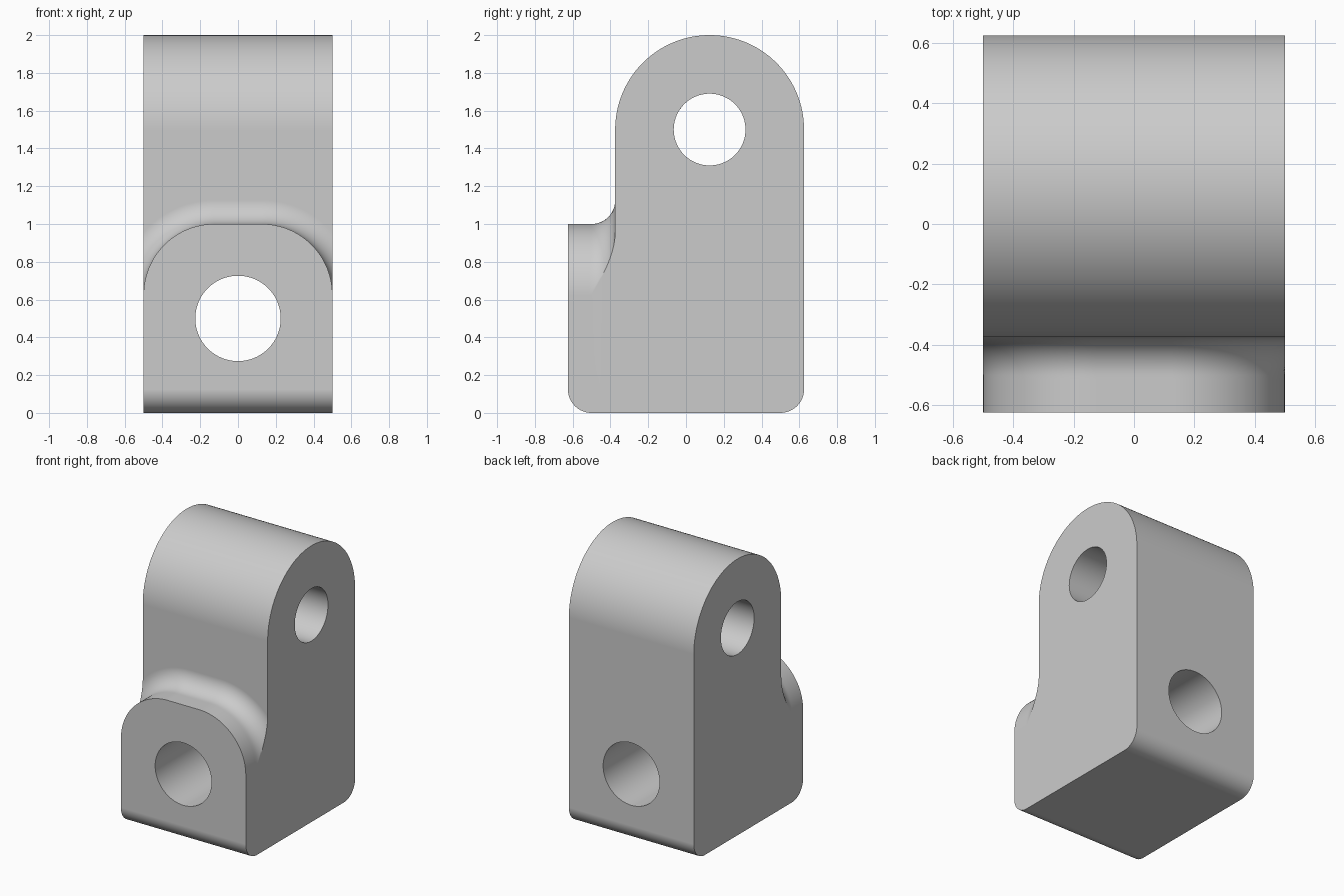
import bpy, bmesh
from math import sin, cos, acos, pi, sqrt, radians
from mathutils import Matrix

if "Cube" in bpy.data.objects:
    bpy.data.objects.remove(bpy.data.objects["Cube"], do_unlink=True)

HALF = 0.5          # half width of the bracket
FRONT, WALL, BACK = -0.625, -0.375, 0.625
FILLET = 0.125
CORNER = 0.375      # rounded top corners of the front boss

grey = bpy.data.materials.new("plain_grey")
grey.use_nodes = True
colour = (0.6, 0.6, 0.6, 1)
grey.diffuse_color = colour
grey.node_tree.nodes["Principled BSDF"].inputs["Base Color"].default_value = colour


def make_object(name, bm):
    bmesh.ops.recalc_face_normals(bm, faces=bm.faces)
    mesh = bpy.data.meshes.new(name)
    bm.to_mesh(mesh)
    bm.free()
    mesh.materials.append(grey)
    obj = bpy.data.objects.new(name, mesh)
    bpy.context.collection.objects.link(obj)
    return obj


def loft(name, sections):
    """Skin a row of matching closed sections and cap both ends."""
    bm = bmesh.new()
    rings = [[bm.verts.new(p) for p in s] for s in sections]
    n = len(rings[0])
    for a, b in zip(rings, rings[1:]):
        for i in range(n):
            j = (i + 1) % n
            bm.faces.new((a[i], a[j], b[j], b[i]))
    bm.faces.new(rings[0])
    bm.faces.new(rings[-1])
    return make_object(name, bm)


def arc(cx, cy, r, start, end, steps):
    angles = [start + (end - start) * i / steps for i in range(steps + 1)]
    return [(cx + r * cos(a), cy + r * sin(a)) for a in angles]


def boolean(target, tool, operation):
    mod = target.modifiers.new(operation.lower(), 'BOOLEAN')
    mod.object, mod.operation, mod.solver = tool, operation, 'EXACT'
    bpy.context.view_layer.objects.active = target
    bpy.ops.object.modifier_apply(modifier=mod.name)
    bpy.data.objects.remove(tool, do_unlink=True)


def drill(target, radius, location, axis):
    bm = bmesh.new()
    turn = Matrix.Rotation(pi / 2, 4, axis)
    bmesh.ops.create_cone(bm, cap_ends=True, segments=96, radius1=radius,
                          radius2=radius, depth=3,
                          matrix=Matrix.Translation(location) @ turn)
    cutter = make_object("hole_cutter", bm)
    cutter.hide_render = True
    boolean(target, cutter, 'DIFFERENCE')


# Upright lug: side profile with a round top and a rounded rear bottom edge
centre_y = (WALL + BACK) / 2
profile = [(WALL, 0)]
profile += arc(BACK - FILLET, FILLET, FILLET, -pi / 2, 0, 12)
profile += arc(centre_y, 1.5, 0.5, 0, pi, 64)
bracket = loft("bracket", [[(x, y, z) for y, z in profile] for x in (-HALF, HALF)])


# Front boss: arched section, flaring into the wall, rounded at the front bottom
def boss_section(y):
    away = min(abs(y + 0.5), FILLET)
    rise = FILLET - sqrt(max(FILLET ** 2 - away ** 2, 0))
    bottom, flare = (rise, 0) if y < -0.5 else (0, rise)
    r = CORNER + flare
    start = acos(CORNER / r)    # arc is trimmed where it meets the side
    right = arc(HALF - CORNER, 1 - CORNER, r, start, pi / 2, 32)
    half = [(HALF, bottom)] + right
    outline = half + [(-x, z) for x, z in reversed(half)]
    return [(x, y, z) for x, z in outline]


steps = 16
depths = [-0.5 + FILLET * sin(pi * i / (2 * steps)) for i in range(-steps, steps + 1)]
boss = loft("boss", [boss_section(y) for y in depths + [WALL + 0.1]])
boolean(bracket, boss, 'UNION')

# Cross hole through the lug and long hole through the boss
drill(bracket, 0.19, (0, centre_y, 1.5), 'Y')
drill(bracket, 0.226, (0, 0, 0.5), 'X')

# Smooth curved areas, keep edges crisp and flats flat
bpy.ops.object.select_all(action='DESELECT')
bracket.select_set(True)
bpy.context.view_layer.objects.active = bracket
bpy.ops.object.shade_smooth_by_angle(angle=radians(25))
weighted = bracket.modifiers.new("flat_faces", 'WEIGHTED_NORMAL')
weighted.keep_sharp = True
